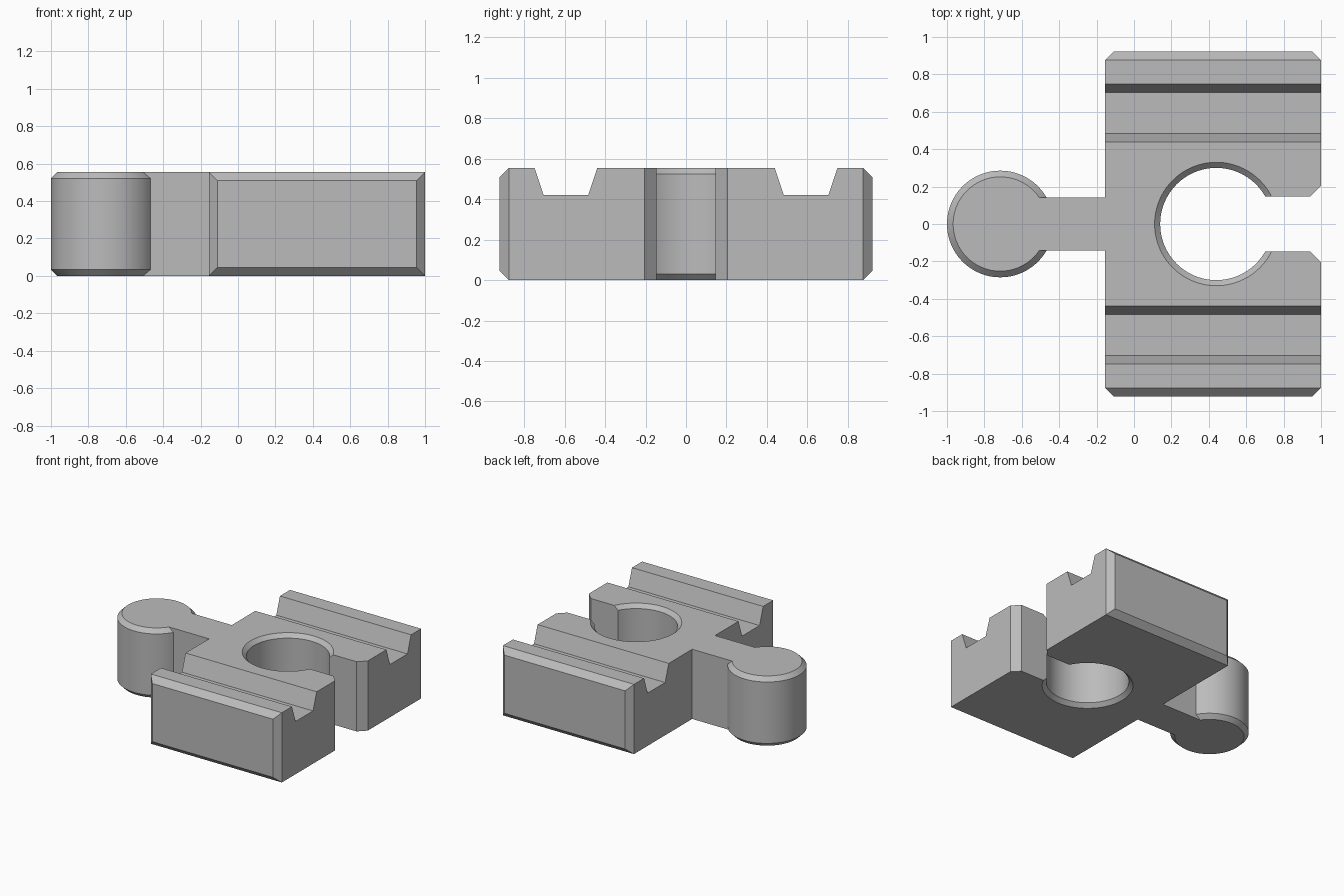
import bpy, bmesh, math
from mathutils import Vector

H = 0.555            # overall height
CH = 0.046           # chamfer of the end faces
PEG_X, HOLE_X = -0.715, 0.44

cube = bpy.data.objects.get("Cube")
if cube:
    bpy.data.objects.remove(cube, do_unlink=True)

grey = bpy.data.materials.new("matte grey")
grey.use_nodes = True
grey.diffuse_color = (0.5, 0.5, 0.5, 1)
grey.node_tree.nodes["Principled BSDF"].inputs["Base Color"].default_value = (0.5, 0.5, 0.5, 1)


def make_object(name, bm):
    bmesh.ops.recalc_face_normals(bm, faces=bm.faces)
    mesh = bpy.data.meshes.new(name)
    bm.to_mesh(mesh)
    bm.free()
    mesh.materials.append(grey)
    obj = bpy.data.objects.new(name, mesh)
    bpy.context.collection.objects.link(obj)
    return obj


def prism(name, points, direction):
    """Extrude a flat outline along a direction."""
    bm = bmesh.new()
    face = bm.faces.new([bm.verts.new(p) for p in points])
    ext = bmesh.ops.extrude_face_region(bm, geom=[face])
    bmesh.ops.translate(bm, vec=Vector(direction),
                        verts=[v for v in ext["geom"] if isinstance(v, bmesh.types.BMVert)])
    return make_object(name, bm)


def lathe(name, profile, x, sides=96):
    """Stack rings of (radius, height) into a closed round solid."""
    bm = bmesh.new()
    rings = []
    for r, z in profile:
        angles = [2 * math.pi * i / sides for i in range(sides)]
        rings.append([bm.verts.new((x + r * math.cos(a), r * math.sin(a), z)) for a in angles])
    for low, high in zip(rings, rings[1:]):
        for i in range(sides):
            j = (i + 1) % sides
            bm.faces.new((low[i], low[j], high[j], high[i]))
    bm.faces.new(rings[0][::-1])
    bm.faces.new(rings[-1])
    return make_object(name, bm)


def boolean(target, tool, operation):
    """Combine a tool into the target, then discard the tool."""
    tool.hide_render = True
    mod = target.modifiers.new(operation.lower(), "BOOLEAN")
    mod.operation, mod.solver, mod.object = operation, "EXACT", tool
    bpy.ops.object.select_all(action="DESELECT")
    bpy.context.view_layer.objects.active = target
    target.select_set(True)
    bpy.ops.object.modifier_apply(modifier=mod.name)
    bpy.data.objects.remove(tool, do_unlink=True)


# Main block, with the borders of both end faces chamfered
bm = bmesh.new()
bmesh.ops.create_cube(bm, size=1)
for v in bm.verts:
    v.co = (0.4225 + v.co.x * 1.155, v.co.y * 1.844, (v.co.z + 0.5) * H)
end_edges = [e for e in bm.edges if e.verts[0].co.y * e.verts[1].co.y > 0]
bmesh.ops.bevel(bm, geom=end_edges, offset=CH, segments=1, affect="EDGES")
block = make_object("track_connector", bm)

# Two tapered grooves running along x
for side in (-1, 1):
    outline = [(0.409, H + 0.09), (0.484, 0.42), (0.704, 0.42), (0.779, H + 0.09)]
    groove = prism("groove_cutter", [(-0.5, side * y, z) for y, z in outline], (2, 0, 0))
    boolean(block, groove, "DIFFERENCE")

# Round socket with chamfered rims
C = 0.03
socket = lathe("socket_cutter", [(0.36, -C), (0.3, C), (0.3, H - C), (0.36, H + C)], HOLE_X)
boolean(block, socket, "DIFFERENCE")

# Slot opening from the socket, flared at the mouth
half = [(0.5, 0.147), (0.942, 0.147), (1.06, 0.265)]
outline = half + [(x, -y) for x, y in reversed(half)]
slot = prism("slot_cutter", [(x, y, -0.1) for x, y in outline], (0, 0, H + 0.2))
boolean(block, slot, "DIFFERENCE")

# Neck and round chamfered peg
neck = prism("neck", [(PEG_X, -0.143, 0), (0, -0.143, 0), (0, 0.143, 0), (PEG_X, 0.143, 0)], (0, 0, H))
boolean(block, neck, "UNION")
P = 0.033
peg = lathe("peg", [(0.252, 0), (0.285, P), (0.285, H - P), (0.252, H)], PEG_X)
boolean(block, peg, "UNION")

# Smooth the round walls, keep every corner crisp
bpy.ops.object.select_all(action="DESELECT")
bpy.context.view_layer.objects.active = block
block.select_set(True)
bpy.ops.object.shade_smooth_by_angle(angle=math.radians(25))
